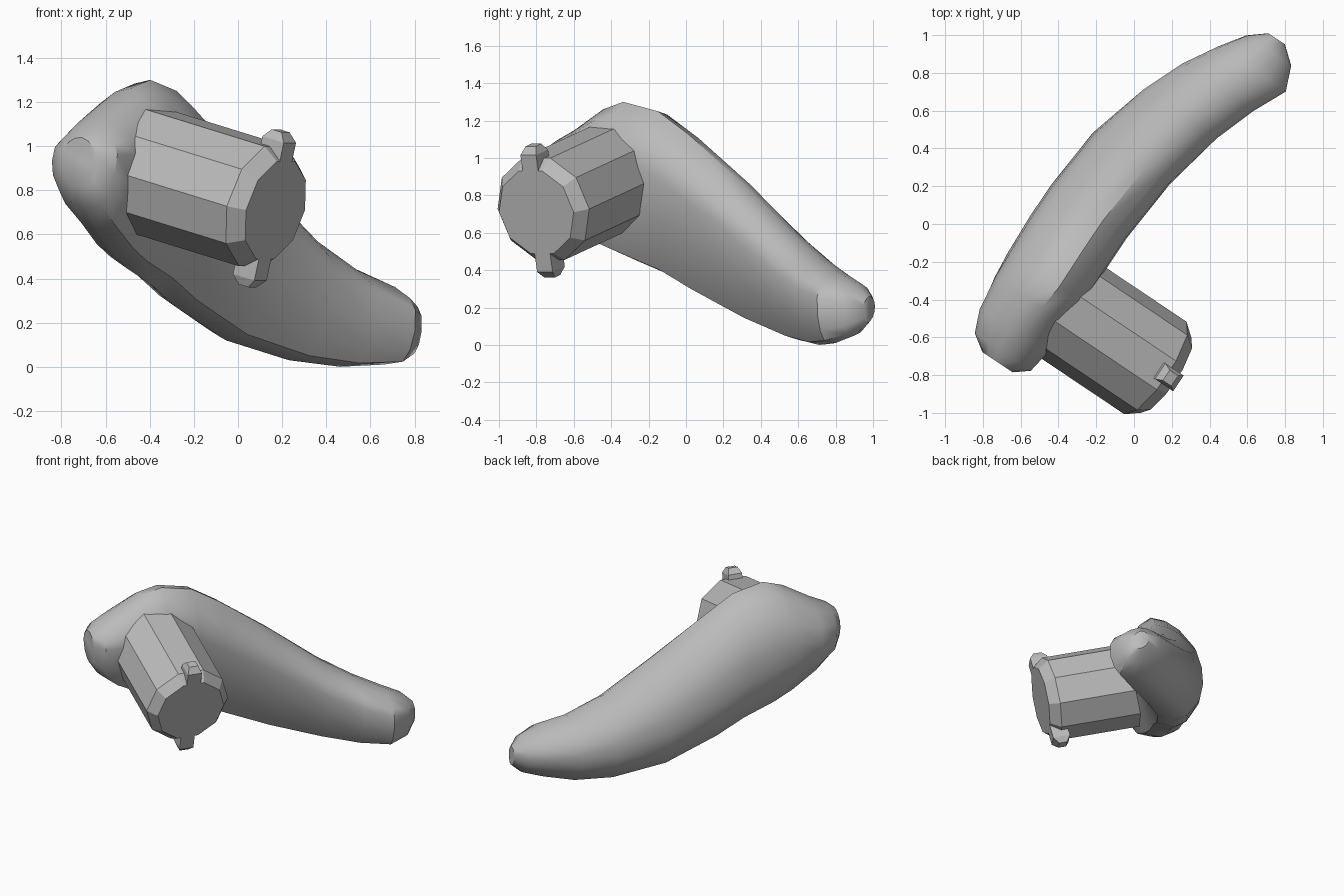
import bpy, bmesh, math
from mathutils import Vector

cube = bpy.data.objects.get("Cube")
if cube:
    bpy.data.objects.remove(cube)

grey = bpy.data.materials.new("plain grey")
grey.use_nodes = True
colour = (0.5, 0.5, 0.5, 1)
grey.diffuse_color = colour
grey.node_tree.nodes["Principled BSDF"].inputs["Base Color"].default_value = colour

# Shared directions: along the lever, across it, and the tilted barrel axis
along = Vector((0.557, 0.831, 0)).normalized()
across = Vector((along.y, -along.x, 0))
axis = Vector((0.804, -0.539, -0.249)).normalized()
rise = axis.cross(along).normalized()
face_centre = Vector((0.17, -0.80, 0.71))


def finish(name, bm, smooth):
    bmesh.ops.recalc_face_normals(bm, faces=bm.faces)
    mesh = bpy.data.meshes.new(name)
    bm.to_mesh(mesh)
    bm.free()
    mesh.materials.append(grey)
    obj = bpy.data.objects.new(name, mesh)
    bpy.context.collection.objects.link(obj)
    if smooth:
        bpy.ops.object.select_all(action="DESELECT")
        obj.select_set(True)
        bpy.context.view_layer.objects.active = obj
        bpy.ops.object.shade_smooth_by_angle(angle=math.radians(40))
    return obj


def loft(name, rings, smooth=False):
    bm = bmesh.new()
    loops = [[bm.verts.new(p) for p in ring] for ring in rings]
    n = len(loops[0])
    for a, b in zip(loops, loops[1:]):
        for i in range(n):
            j = (i + 1) % n
            bm.faces.new((a[i], a[j], b[j], b[i]))
    bm.faces.new(loops[0])
    bm.faces.new(loops[-1])
    return finish(name, bm, smooth)


# Lever cross-section: leaning, with a flat side towards the barrel
section = [(0.97, 0.58), (1, 0.3), (0.82, -0.2), (0.55, -0.65), (0.28, -0.93),
           (-0.2, -1), (-0.56, -0.88), (-0.9, -0.55), (-1, -0.2),
           (-0.96, 0.15), (-0.8, 0.5), (-0.36, 0.82), (0, 0.96), (0.36, 1), (0.69, 0.85)]


def lever_ring(u, low, high, inner, outer, tilt):
    mid, half = (low + high) / 2, (high - low) / 2
    centre, thick = (inner + outer) / 2, (inner - outer) / 2
    return [along * u + across * (centre + h * thick + tilt * z * half)
            + Vector((0, 0, mid + z * half)) for h, z in section]


# Curved lever: distance along, bottom, top, inner side, outer side, tilt
stations = [
    (-1.01, 0.81, 1.04, -0.09, -0.29, -0.2),
    (-0.95, 0.72, 1.09, -0.01, -0.38, -0.2),
    (-0.83, 0.62, 1.15, 0.01, -0.43, -0.15),
    (-0.64, 0.51, 1.26, 0.01, -0.46, -0.05),
    (-0.50, 0.45, 1.30, 0.01, -0.47, 0),
    (-0.28, 0.37, 1.25, 0.01, -0.48, 0),
    (-0.08, 0.27, 1.125, 0.01, -0.48, 0),
    (0.28, 0.12, 0.87, 0.04, -0.45, 0),
    (0.62, 0.03, 0.61, 0.12, -0.36, -0.1),
    (0.85, 0, 0.47, 0.21, -0.26, -0.25),
    (1.03, 0.01, 0.39, 0.30, -0.15, -0.4),
    (1.16, 0.05, 0.33, 0.24, -0.06, -0.4),
    (1.235, 0.12, 0.26, 0.14, 0.03, -0.3),
]
loft("lever", [lever_ring(*s) for s in stations], smooth=True)


# Ten-sided barrel with a chamfered end
def barrel_ring(back, radius, sides=10):
    ring = []
    for i in range(sides):
        a = 2 * math.pi * i / sides
        ring.append(face_centre - axis * back
                    + along * math.cos(a) * radius + rise * math.sin(a) * radius)
    return ring


loft("barrel", [barrel_ring(0.8, 0.295), barrel_ring(0.07, 0.295), barrel_ring(0, 0.24)])


# Two locking lugs, flush with the barrel end, with chamfered tips
def lug_ring(side, reach, width, front, back):
    corners = [(-1, front), (1, front), (1, back), (-1, back)]
    return [face_centre + rise * side * reach + along * s * width / 2 - axis * b
            for s, b in corners]


for name, side, tip in (("upper_lug", 1, 0.355), ("lower_lug", -1, 0.37)):
    loft(name, [lug_ring(side, 0.15, 0.10, 0, 0.12),
                lug_ring(side, tip - 0.04, 0.10, 0, 0.12),
                lug_ring(side, tip, 0.065, 0.035, 0.09)])
